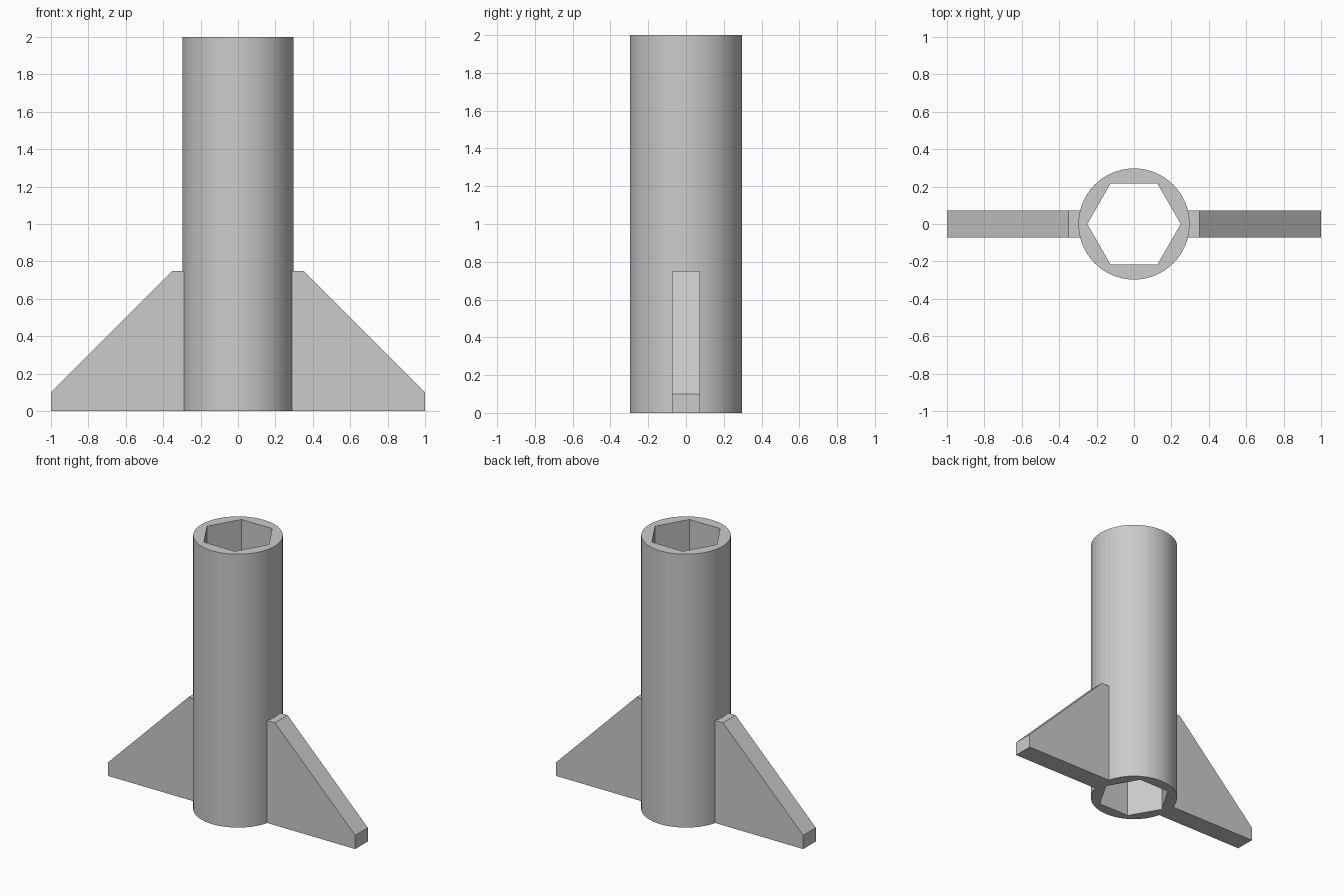
import bpy, bmesh
from math import cos, sin, tau, radians

if "Cube" in bpy.data.objects:
    bpy.data.objects.remove(bpy.data.objects["Cube"])

RADIUS, BORE, HEIGHT = 0.297, 0.25, 2.0
SIDES, PER_FLAT = 96, 16

grey = bpy.data.materials.new("plain_grey")
grey.use_nodes = True
colour = (0.6, 0.6, 0.6, 1)
grey.diffuse_color = colour
grey.node_tree.nodes["Principled BSDF"].inputs["Base Color"].default_value = colour


def finish(bm, name):
    bmesh.ops.recalc_face_normals(bm, faces=bm.faces)
    mesh = bpy.data.meshes.new(name)
    bm.to_mesh(mesh)
    bm.free()
    mesh.materials.append(grey)
    obj = bpy.data.objects.new(name, mesh)
    bpy.context.collection.objects.link(obj)
    return obj


def ring(bm, radius, count, z):
    return [bm.verts.new((radius * cos(tau * i / count), radius * sin(tau * i / count), z))
            for i in range(count)]


def walls(bm, low, high):
    n = len(low)
    for i in range(n):
        j = (i + 1) % n
        bm.faces.new((low[i], low[j], high[j], high[i]))


# Round tube with a hexagonal bore running right through
bm = bmesh.new()
outer = [ring(bm, RADIUS, SIDES, z) for z in (0, HEIGHT)]
inner = [ring(bm, BORE, 6, z) for z in (0, HEIGHT)]
walls(bm, *outer)
walls(bm, *inner)
for rim, hexagon in zip(outer, inner):
    for k in range(6):
        arc = [rim[(k * PER_FLAT + i) % SIDES] for i in range(PER_FLAT + 1)]
        bm.faces.new(arc + [hexagon[(k + 1) % 6], hexagon[k]])
tube = finish(bm, "hex_bore_tube")
bpy.ops.object.select_all(action='DESELECT')
tube.select_set(True)
bpy.context.view_layer.objects.active = tube
bpy.ops.object.shade_smooth_by_angle(angle=radians(30))

# Two sloping fins rooted in the tube wall
THICK = 0.146
PROFILE = [(0.285, 0), (1, 0), (1, 0.1), (0.35, 0.75), (0.285, 0.75)]
for side, name in ((1, "left_fin"), (-1, "right_fin")):
    bm = bmesh.new()
    near, far = [[bm.verts.new((side * x, y, z)) for x, z in PROFILE]
                 for y in (-THICK / 2, THICK / 2)]
    bm.faces.new(near)
    bm.faces.new(far)
    walls(bm, near, far)
    finish(bm, name)
